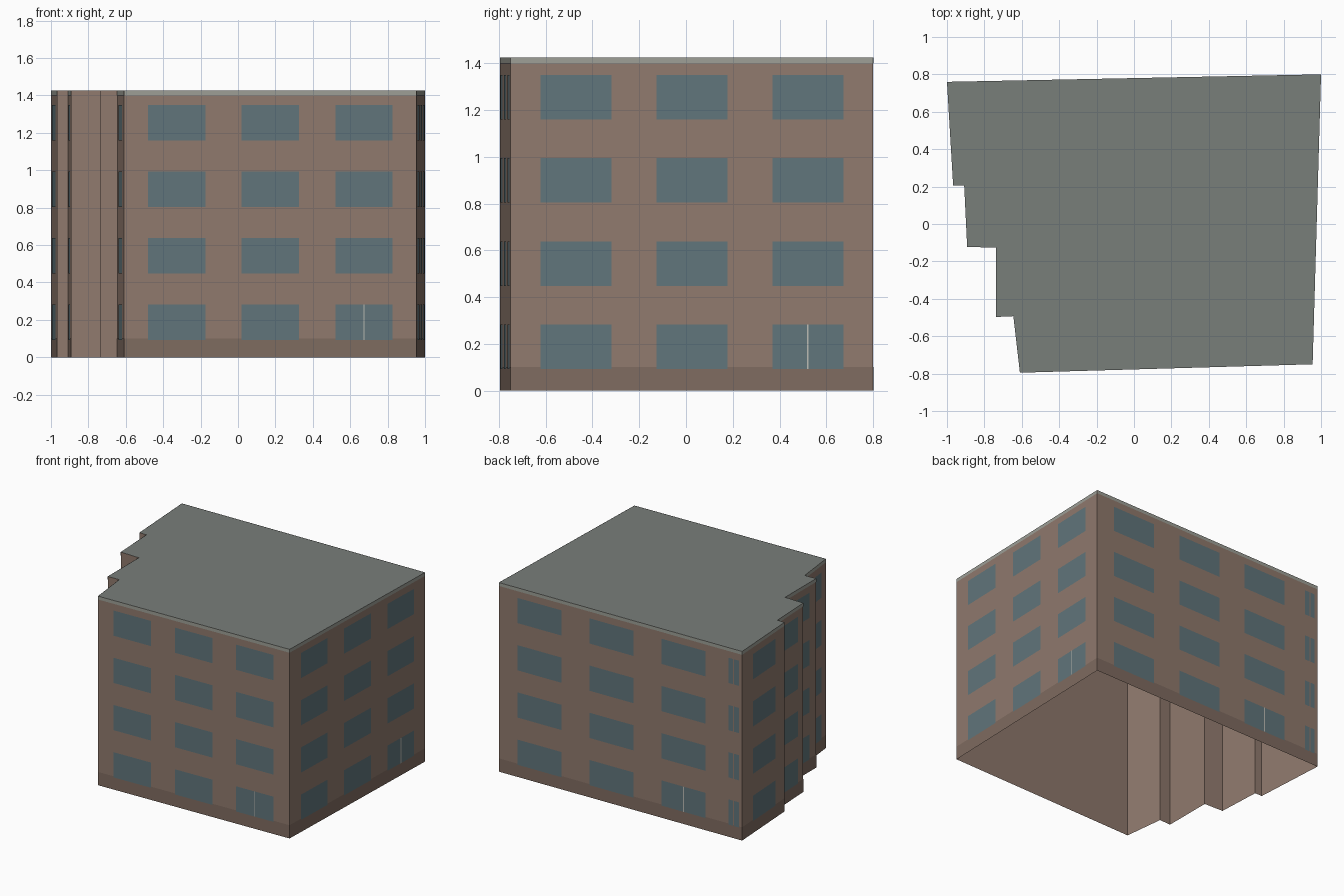
import bpy
from mathutils import Vector

if "Cube" in bpy.data.objects:
    bpy.data.objects.remove(bpy.data.objects["Cube"])

HEIGHT = 1.425
BAND_Z = 1.40
PLINTH_Z = 0.10
FLOORS = [0.092 + 0.356 * i for i in range(4)]
WINDOW_H = 0.19

# Footprint, counter-clockwise from the front left corner
PLAN = [Vector(p) for p in [
    (-0.61, -0.795), (0.955, -0.75), (1.0, 0.80), (-1.0, 0.76), (-0.967, 0.207),
    (-0.908, 0.207), (-0.892, -0.122), (-0.738, -0.127), (-0.738, -0.497), (-0.645, -0.493)]]


def material(name, r, g, b):
    m = bpy.data.materials.new(name)
    m.diffuse_color = (r, g, b, 1)
    m.use_nodes = True
    m.node_tree.nodes["Principled BSDF"].inputs["Base Color"].default_value = m.diffuse_color
    return m


BRICK = material("brick", 0.28, 0.195, 0.155)
PLINTH = material("plinth", 0.215, 0.15, 0.118)
GLASS = material("glass", 0.12, 0.18, 0.20)
ROOF = material("roof", 0.19, 0.21, 0.195)
COPING = material("coping", 0.34, 0.35, 0.31)
FRAME = material("frame", 0.5, 0.5, 0.46)


def build(name, verts, faces, mat):
    mesh = bpy.data.meshes.new(name)
    mesh.from_pydata(verts, [], faces)
    mesh.materials.append(mat)
    obj = bpy.data.objects.new(name, mesh)
    bpy.context.collection.objects.link(obj)
    return obj


def panels(name, side, rects, lift, mat):
    """Flat rectangles (u0, u1, z0, z1) on one wall; u runs 0..1 along it."""
    a, b = PLAN[side], PLAN[(side + 1) % len(PLAN)]
    d = b - a
    out = Vector((d.y, -d.x)).normalized() * lift
    verts, faces = [], []
    for u0, u1, z0, z1 in rects:
        n = len(verts)
        for u, z in ((u0, z0), (u1, z0), (u1, z1), (u0, z1)):
            p = a + d * u + out
            verts.append((p.x, p.y, z))
        faces.append((n, n + 1, n + 2, n + 3))
    build(name, verts, faces, mat)


# Wall shell, open underneath, and the flat roof
n = len(PLAN)
low = [(p.x, p.y, 0) for p in PLAN]
high = [(p.x, p.y, HEIGHT) for p in PLAN]
build("walls", low + high,
      [(i, (i + 1) % n, n + (i + 1) % n, n + i) for i in range(n)], BRICK)
build("roof", high, [tuple(range(n))], ROOF)

# Window columns per wall, as (start, end) fractions of its length
three = [(c - 0.098, c + 0.098) for c in (0.18, 0.5, 0.82)]
back = [(u0 * 0.926, u1 * 0.926) for u0, u1 in three] + [(0.944, 0.963), (0.968, 0.987)]
single = [(0.25, 0.78)]
facades = {
    0: ("front", three), 1: ("right", three), 2: ("back", back),
    3: ("left_rear", single), 5: ("left_upper_step", single),
    7: ("left_lower_step", single), 9: ("left_front", single)}

for side, (label, columns) in facades.items():
    # Base course, roof edge and window grid
    panels(label + "_plinth", side, [(0, 1, 0, PLINTH_Z)], 0.001, PLINTH)
    panels(label + "_coping", side, [(0, 1, BAND_Z, HEIGHT)], 0.001, COPING)
    panels(label + "_windows", side,
           [(u0, u1, z, z + WINDOW_H) for u0, u1 in columns for z in FLOORS], 0.002, GLASS)
    # Thin door joint in the third ground floor opening
    if len(columns) >= 3:
        mid = sum(columns[2]) / 2
        panels(label + "_door_joint", side,
               [(mid - 0.002, mid + 0.002, FLOORS[0], FLOORS[0] + WINDOW_H)], 0.003, FRAME)
